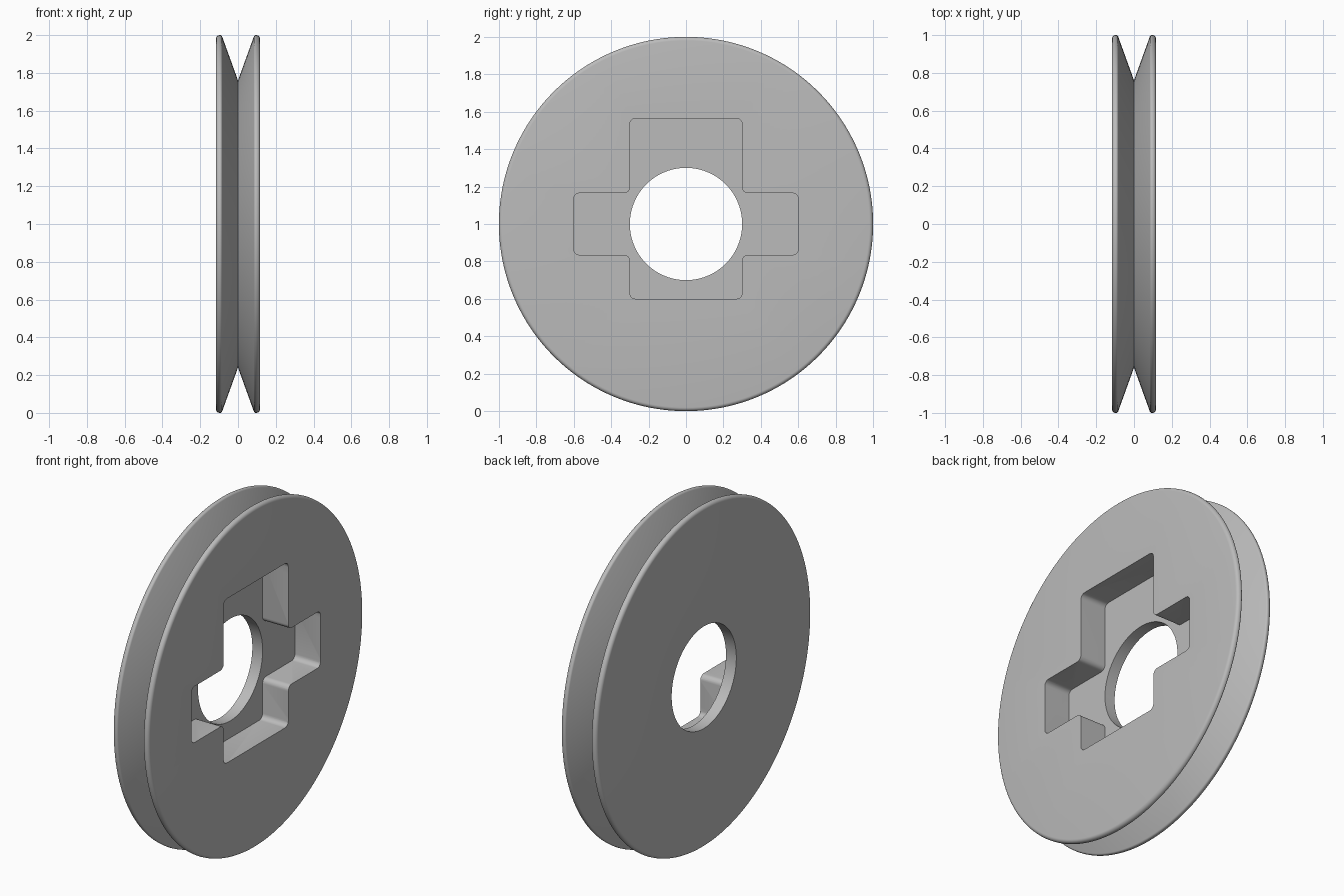
import bpy, bmesh, math
from mathutils import Matrix, Vector

cube = bpy.data.objects.get("Cube")
if cube:
    bpy.data.objects.remove(cube, do_unlink=True)

SEGMENTS = 160
HALF = 0.117        # half the wheel thickness
BORE = 0.3          # centre hole radius
FLOOR = -0.05       # x of the recess floor
CENTRE = Vector((0, 0, 1))

grey = bpy.data.materials.new("light_grey")
grey.use_nodes = True
grey.diffuse_color = (0.5, 0.5, 0.5, 1)
grey.node_tree.nodes["Principled BSDF"].inputs["Base Color"].default_value = (0.5, 0.5, 0.5, 1)


def make_object(name, bm):
    bmesh.ops.recalc_face_normals(bm, faces=bm.faces)
    mesh = bpy.data.meshes.new(name)
    bm.to_mesh(mesh)
    bm.free()
    obj = bpy.data.objects.new(name, mesh)
    obj.location = CENTRE
    mesh.materials.append(grey)
    bpy.context.collection.objects.link(obj)
    return obj


def arc(cx, cr, radius, start, end, steps=5):
    """Points (x, radius) along a small rounding of the rim."""
    angles = [math.radians(start + (end - start) * i / steps) for i in range(steps + 1)]
    return [(cx + radius * math.cos(a), cr + radius * math.sin(a)) for a in angles]


# Wheel: half profile from bore to groove, mirrored and revolved about x
half = [(HALF, BORE)]
half += arc(HALF - 0.02, 0.98, 0.02, 0, 90)
half += arc(HALF - 0.022, 0.988, 0.012, 90, 160, 4)
half.append((0, 0.76))
profile = half + [(-x, r) for x, r in reversed(half[:-1])]

bm = bmesh.new()
rings = []
for i in range(SEGMENTS):
    a = 2 * math.pi * i / SEGMENTS
    rings.append([bm.verts.new((x, r * math.cos(a), r * math.sin(a))) for x, r in profile])
for i in range(SEGMENTS):
    p, q = rings[i], rings[(i + 1) % SEGMENTS]
    for j in range(len(profile)):
        k = (j + 1) % len(profile)
        bm.faces.new((p[j], p[k], q[k], q[j]))
bmesh.ops.remove_doubles(bm, verts=bm.verts, dist=0.0001)
wheel = make_object("grooved_wheel", bm)

# Cross-shaped recess cutter with rounded corners
ARM, BODY, SIDE, TOP, BOTTOM = 0.6, 0.3, 0.165, 0.565, -0.4
right = [(BODY, BOTTOM), (BODY, -SIDE), (ARM, -SIDE), (ARM, SIDE), (BODY, SIDE), (BODY, TOP)]
outline = right + [(-y, z) for y, z in reversed(right)]
bm = bmesh.new()
face = bm.faces.new([bm.verts.new((FLOOR, y, z)) for y, z in outline])
extruded = bmesh.ops.extrude_face_region(bm, geom=[face], use_keep_orig=True)
bmesh.ops.translate(bm, vec=(0.3, 0, 0),
                    verts=[v for v in extruded["geom"] if isinstance(v, bmesh.types.BMVert)])
corners = [e for e in bm.edges if abs(e.verts[0].co.x - e.verts[1].co.x) > 0.1]
bmesh.ops.bevel(bm, geom=corners, offset=0.03, segments=5, profile=0.5, affect='EDGES')
cutter = make_object("recess_cutter", bm)
cutter.hide_render = True

cut = wheel.modifiers.new("cross_recess", 'BOOLEAN')
cut.operation = 'DIFFERENCE'
cut.solver = 'EXACT'
cut.object = cutter

bpy.ops.object.select_all(action='DESELECT')
wheel.select_set(True)
bpy.context.view_layer.objects.active = wheel
bpy.ops.object.modifier_apply(modifier=cut.name)
bpy.data.objects.remove(cutter, do_unlink=True)
bpy.ops.object.shade_smooth_by_angle(angle=math.radians(30))
